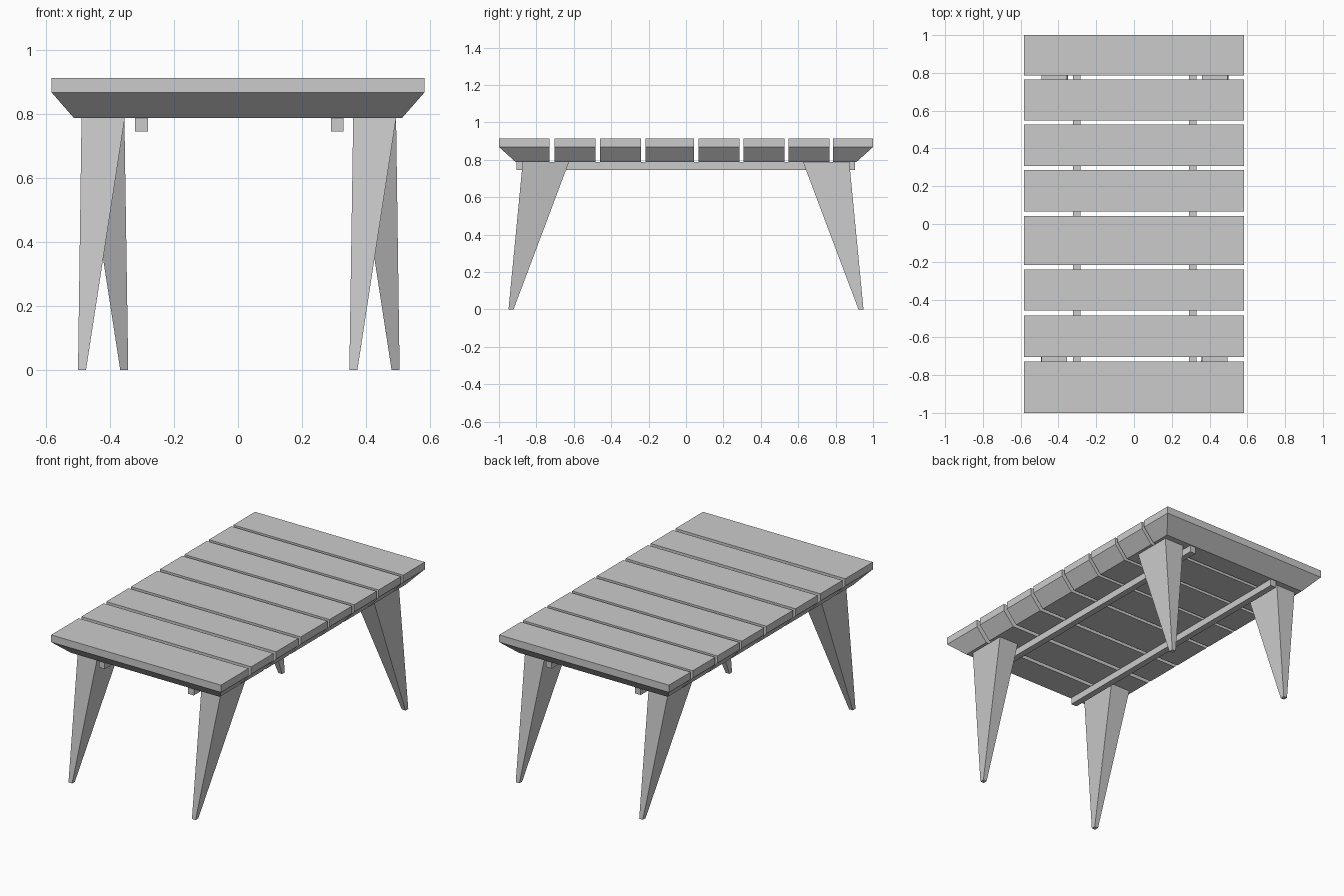
import bpy, bmesh

if "Cube" in bpy.data.objects:
    bpy.data.objects.remove(bpy.data.objects["Cube"])

TOP, RIM, UNDER, FLOOR = 0.913, 0.868, 0.787, 0.0   # key heights


def loft(name, sections):
    """Solid through rectangular sections (z, x0, x1, y0, y1), listed bottom to top."""
    bm = bmesh.new()
    rings = [[bm.verts.new(p) for p in ((x0, y0, z), (x1, y0, z), (x1, y1, z), (x0, y1, z))]
             for z, x0, x1, y0, y1 in sections]
    bm.faces.new(rings[0][::-1])
    bm.faces.new(rings[-1])
    for low, high in zip(rings, rings[1:]):
        for i in range(4):
            j = (i + 1) % 4
            bm.faces.new((low[i], low[j], high[j], high[i]))
    bmesh.ops.recalc_face_normals(bm, faces=bm.faces)
    mesh = bpy.data.meshes.new(name)
    bm.to_mesh(mesh)
    bm.free()
    obj = bpy.data.objects.new(name, mesh)
    bpy.context.collection.objects.link(obj)
    return obj


# Tabletop slats: undercut at both ends, outermost slats undercut on the outer side too
slats = [(-1.0, -0.729), (-0.703, -0.485), (-0.459, -0.241), (-0.217, 0.043),
         (0.066, 0.286), (0.307, 0.526), (0.547, 0.766), (0.787, 1.0)]
for i, (y0, y1) in enumerate(slats):
    low0 = y0 + 0.09 if i == 0 else y0
    low1 = y1 - 0.09 if i == len(slats) - 1 else y1
    loft(f"slat_{i + 1}", [(UNDER, -0.512, 0.512, low0, low1),
                           (RIM, -0.583, 0.583, y0, y1),
                           (TOP, -0.583, 0.583, y0, y1)])

# Rails running under the slats
for side, x in (("left", -0.302), ("right", 0.31)):
    loft(f"{side}_rail", [(0.745, x - 0.02, x + 0.02, -0.905, 0.904),
                          (UNDER, x - 0.02, x + 0.02, -0.905, 0.904)])

# Tapered splayed legs; diagonal pairs are half-turn copies of each other
legs = {"left": ((-0.5, -0.475), (-0.489, -0.354)),
        "right": ((0.348, 0.373), (0.36, 0.494))}
for side, (foot, head) in legs.items():
    loft(f"front_{side}_leg", [(FLOOR, *foot, -0.949, -0.922),
                               (UNDER, *head, -0.873, -0.626)])
    other = "right" if side == "left" else "left"
    turn = lambda r: (0.005 - r[1], 0.005 - r[0])
    loft(f"back_{other}_leg", [(FLOOR, *turn(foot), 0.922, 0.949),
                               (UNDER, *turn(head), 0.626, 0.873)])
